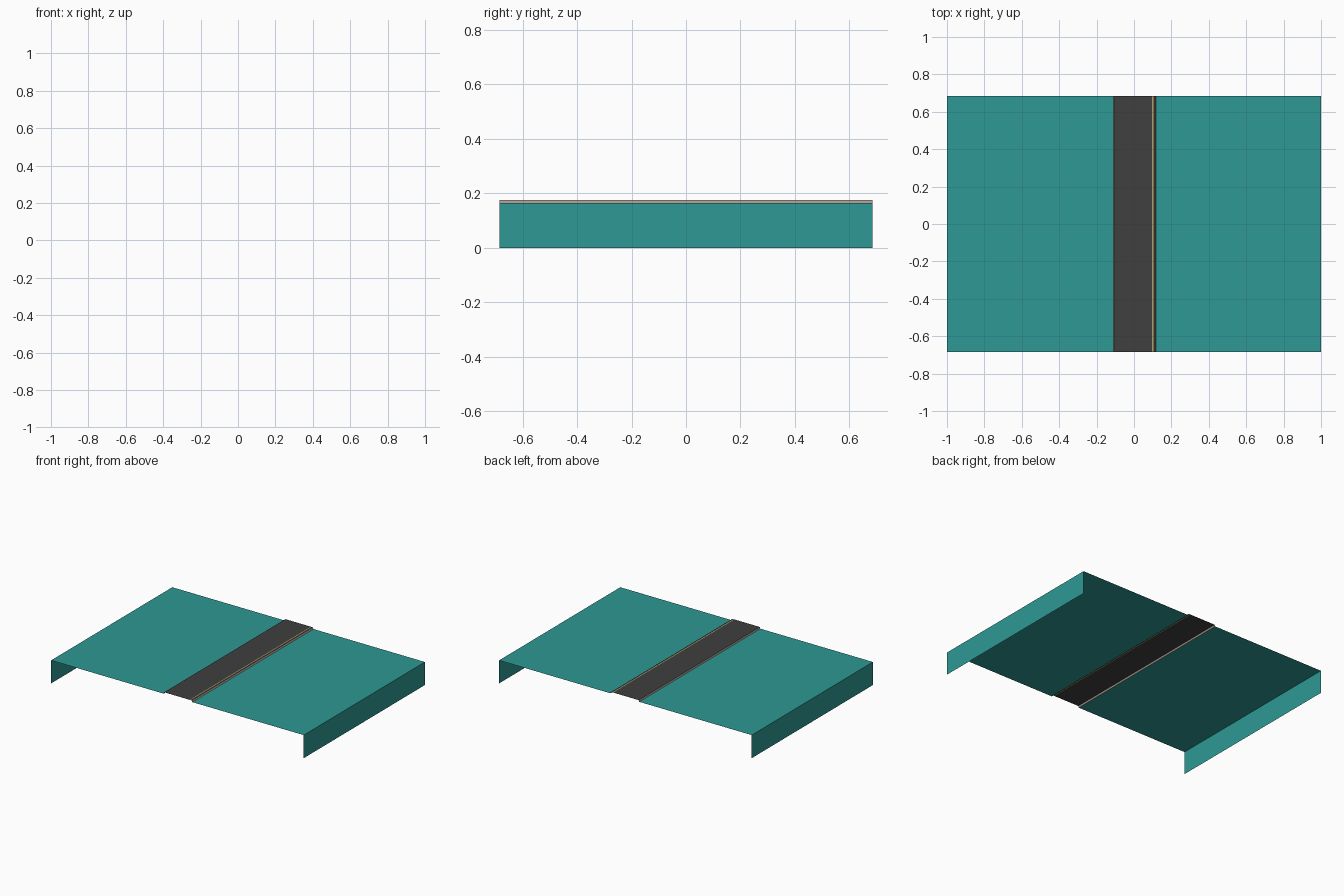
import bpy

if "Cube" in bpy.data.objects:
    bpy.data.objects.remove(bpy.data.objects["Cube"])

HALF_LEN = 0.685   # half length along y
DECK = 0.165       # height of the side panels
TOP = 0.176        # height of the raised centre strip


def material(name, rgb):
    m = bpy.data.materials.new(name)
    m.diffuse_color = (*rgb, 1.0)
    m.use_nodes = True
    m.node_tree.nodes["Principled BSDF"].inputs["Base Color"].default_value = m.diffuse_color
    return m


teal = material("teal", (0.026, 0.315, 0.292))
charcoal = material("charcoal", (0.051, 0.050, 0.051))
tan = material("tan", (0.40, 0.31, 0.26))
yellow = material("dull yellow", (0.42, 0.36, 0.12))


def sheet(name, profile, mats, indices):
    """Extrude an open x-z profile along y into a thin sheet."""
    verts = [(x, y, z) for x, z in profile for y in (-HALF_LEN, HALF_LEN)]
    faces = [(2 * i, 2 * i + 2, 2 * i + 3, 2 * i + 1)
             for i in range(len(profile) - 1)]
    me = bpy.data.meshes.new(name)
    me.from_pydata(verts, [], faces)
    for m in mats:
        me.materials.append(m)
    for p, i in zip(me.polygons, indices):
        p.material_index = i
    ob = bpy.data.objects.new(name, me)
    bpy.context.collection.objects.link(ob)
    return ob


# Side panels, each with a downturned outer wall
sheet("left_panel", [(-1, 0), (-1, DECK), (-0.109, DECK)], [teal], [0, 0])
sheet("right_panel", [(0.118, DECK), (1, DECK), (1, 0)], [teal], [0, 0])

# Raised dark centre strip with tan edges and a thin yellow line
sheet("centre_strip",
      [(-0.109, DECK), (-0.105, TOP), (0.097, TOP), (0.103, TOP),
       (0.113, TOP), (0.118, DECK)],
      [charcoal, tan, yellow], [1, 0, 2, 0, 1])
